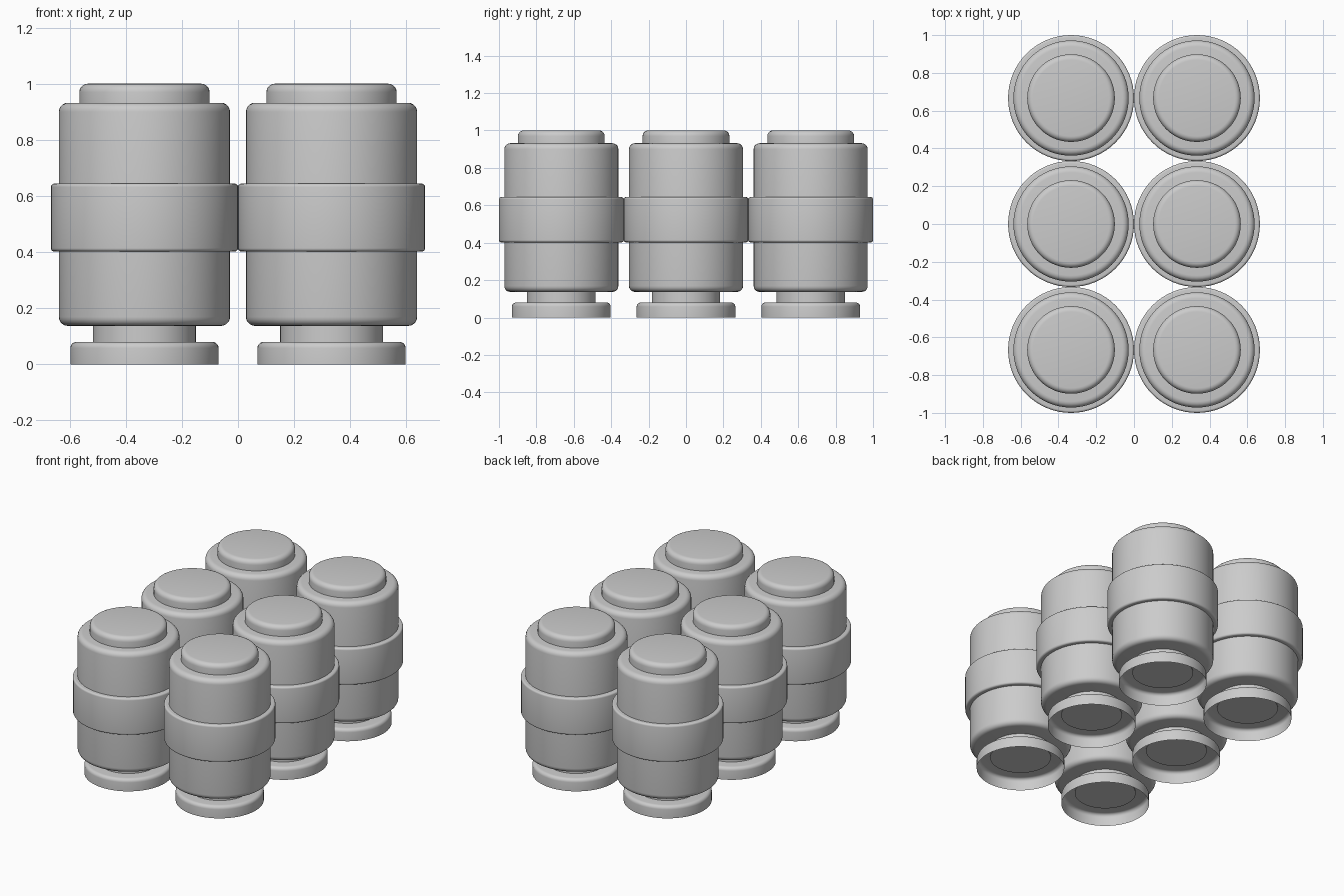
import bpy, bmesh
from math import sin, cos, pi, radians

if "Cube" in bpy.data.objects:
    bpy.data.objects.remove(bpy.data.objects["Cube"])

SEGMENTS = 64


def arc(cr, cz, rad, a0, a1, steps=5):
    return [(cr + rad * cos(a0 + (a1 - a0) * i / steps),
             cz + rad * sin(a0 + (a1 - a0) * i / steps)) for i in range(steps + 1)]


def drum(name, radius, z0, z1, low_round=0.0, top_round=0.0, closed_bottom=True):
    """Upright turned cylinder with rounded rims, optionally open underneath."""
    pts = []
    if low_round:
        pts += arc(radius - low_round, z0 + low_round, low_round, -pi / 2, 0)
    else:
        pts.append((radius, z0))
    if top_round:
        pts += arc(radius - top_round, z1 - top_round, top_round, 0, pi / 2)
    else:
        pts.append((radius, z1))
    bm = bmesh.new()
    rings = [[bm.verts.new((r * cos(2 * pi * k / SEGMENTS), r * sin(2 * pi * k / SEGMENTS), z))
              for k in range(SEGMENTS)] for r, z in pts]
    for a, b in zip(rings, rings[1:]):
        for k in range(SEGMENTS):
            n = (k + 1) % SEGMENTS
            bm.faces.new((a[k], a[n], b[n], b[k]))
    bm.faces.new(rings[-1])
    if closed_bottom:
        bm.faces.new(rings[0][::-1])
    mesh = bpy.data.meshes.new(name)
    bm.to_mesh(mesh)
    bm.free()
    obj = bpy.data.objects.new(name, mesh)
    bpy.context.collection.objects.link(obj)
    bpy.ops.object.select_all(action='DESELECT')
    obj.select_set(True)
    bpy.context.view_layer.objects.active = obj
    bpy.ops.object.shade_smooth_by_angle(angle=radians(35))
    return obj


# Parts of one canister
parts = [
    drum("base_foot", 0.264, 0.0, 0.08, 0, 0.022, closed_bottom=False),
    drum("neck", 0.183, 0.075, 0.145),
    drum("body", 0.305, 0.137, 0.932, 0.032, 0.032),
    drum("middle_band", 1 / 3, 0.402, 0.644, 0.012, 0.012),
    drum("top_cap", 0.232, 0.92, 1.0, 0, 0.03),
]

# Two by three layout sharing the same meshes
spots = [(x, y) for x in (-1 / 3, 1 / 3) for y in (-2 / 3, 0, 2 / 3)]
for i, (x, y) in enumerate(spots):
    for part in parts:
        obj = part
        if i:
            obj = part.copy()
            bpy.context.collection.objects.link(obj)
        obj.location = (x, y, 0)
